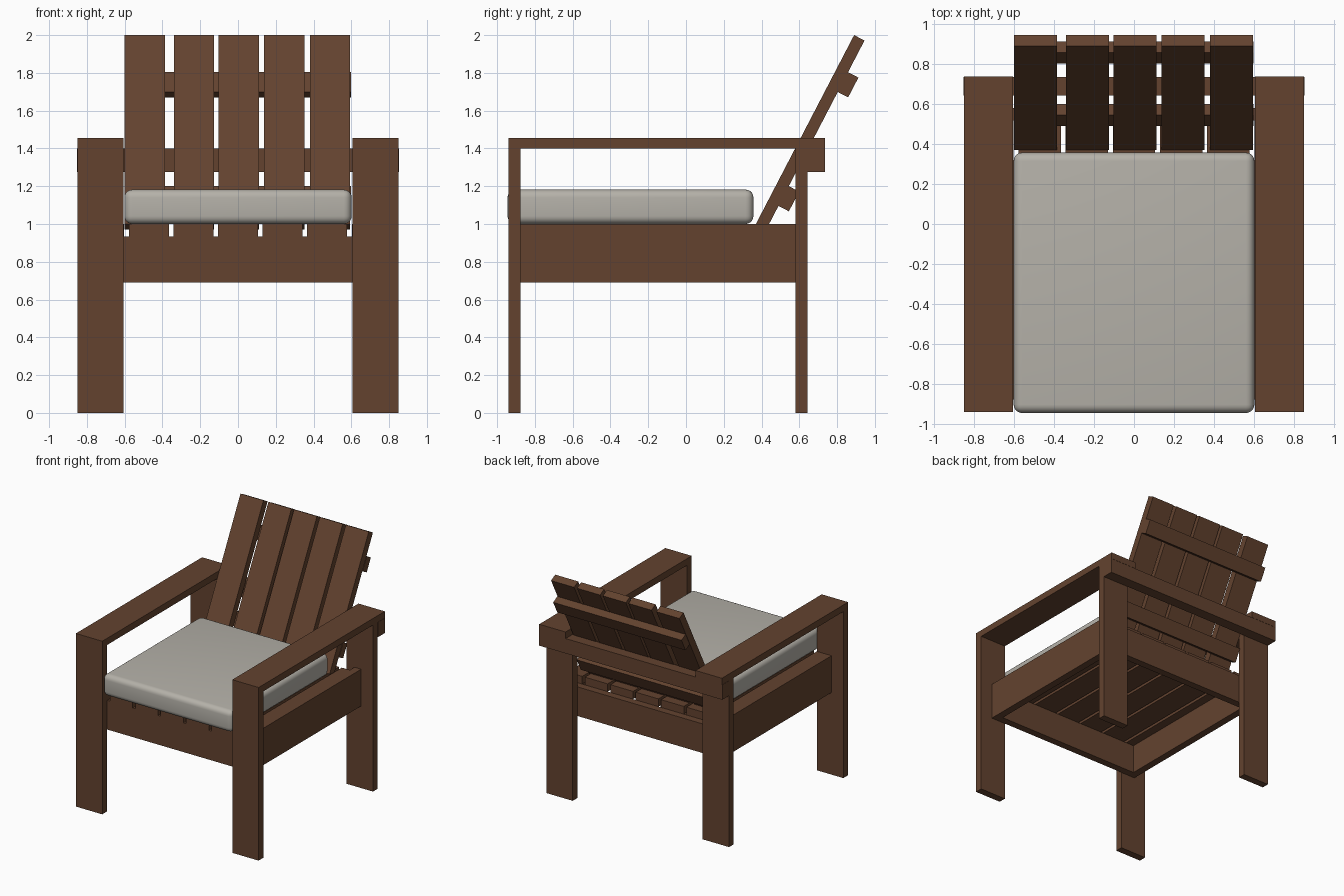
import bpy
from math import atan2, sin, cos
from mathutils import Matrix, Vector

default = bpy.data.objects.get("Cube")
if default:
    bpy.data.objects.remove(default, do_unlink=True)


def make_material(name, color, roughness):
    mat = bpy.data.materials.new(name)
    mat.use_nodes = True
    mat.diffuse_color = color
    bsdf = mat.node_tree.nodes["Principled BSDF"]
    bsdf.inputs["Base Color"].default_value = color
    bsdf.inputs["Roughness"].default_value = roughness
    return mat


wood = make_material("brown wood", (0.125, 0.055, 0.028, 1), 0.7)
fabric = make_material("pale grey fabric", (0.46, 0.44, 0.395, 1), 0.9)


def box(name, xs, ys, zs, mat=wood, frame=None):
    """Box between the given ranges, optionally placed in a tilted frame."""
    ranges = (xs, ys, zs)
    center = Vector([(a + b) / 2 for a, b in ranges])
    size = [abs(b - a) for a, b in ranges]
    bpy.ops.mesh.primitive_cube_add(size=1)
    obj = bpy.context.object
    obj.name = name
    obj.data.transform(Matrix.Translation(center) @ Matrix.Diagonal((*size, 1)))
    if frame:
        obj.matrix_world = frame
    obj.data.materials.append(mat)
    return obj


FRONT, FRONT_IN, BACK_IN, BACK = -0.94, -0.877, 0.58, 0.642
INNER, OUTER = 0.605, 0.85
SEAT_LOW, SEAT_SLAT, SEAT_TOP = 0.69, 0.935, 1.0
ARM_LOW, ARM_TOP = 1.4, 1.456
PLANK = 0.062

# Legs, armrests and side rails on both sides
for side, s in (("left", 1), ("right", -1)):
    leg_x = (s * INNER, s * OUTER)
    box(f"front_leg_{side}", leg_x, (FRONT, FRONT_IN), (0, ARM_LOW))
    box(f"back_leg_{side}", leg_x, (BACK_IN, BACK), (0, ARM_LOW))
    box(f"armrest_{side}", leg_x, (FRONT, 0.737), (ARM_LOW, ARM_TOP))
    box(f"side_rail_{side}", (s * 0.678, s * 0.74), (FRONT_IN, BACK_IN),
        (SEAT_LOW, SEAT_TOP))
    box(f"edge_slat_{side}", (s * 0.603, s * 0.678), (FRONT_IN, BACK_IN - PLANK),
        (SEAT_SLAT, SEAT_TOP))

# Front and back aprons under the seat slats
box("front_apron", (-0.678, 0.678), (FRONT_IN, FRONT_IN + PLANK), (SEAT_LOW, SEAT_SLAT))
box("back_apron", (-0.678, 0.678), (BACK_IN - PLANK, BACK_IN), (SEAT_LOW, SEAT_SLAT))

# Rail behind the legs that carries the backrest
box("back_support_rail", (-0.852, 0.852), (BACK, 0.735), (1.275, ARM_LOW))

# Seat slats
for i in range(-2, 3):
    x = i * 0.236
    box(f"seat_slat_{i + 3}", (x - 0.106, x + 0.106), (FRONT_IN, BACK_IN - PLANK),
        (SEAT_SLAT, SEAT_TOP))

# Reclined backrest: local z runs up the boards, local y through them
tilt = atan2(0.52, 1.0)
recline = Matrix.Translation((0, 0.37, SEAT_TOP)) @ Matrix.Rotation(-tilt, 4, "X")
board_length = 1.0 / cos(tilt)
for i, x in enumerate((-0.6, -0.34, -0.102, 0.138, 0.38)):
    box(f"back_board_{i + 1}", (x, x + 0.214), (0, PLANK), (0, board_length),
        frame=recline)
for name, low in (("lower", 0.14), ("upper", 0.82)):
    box(f"{name}_back_crossbar", (-0.597, 0.597), (PLANK, 2 * PLANK),
        (low, low + 0.118), frame=recline)

# Seat cushion with rounded corners and edges
cushion = box("seat_cushion", (-0.602, 0.602), (-0.945, 0.357), (SEAT_TOP, 1.182), fabric)
bevel = cushion.modifiers.new("soft_edges", "BEVEL")
bevel.width = 0.042
bevel.segments = 5
bevel.limit_method = "NONE"
bpy.ops.object.select_all(action="DESELECT")
cushion.select_set(True)
bpy.context.view_layer.objects.active = cushion
bpy.ops.object.modifier_apply(modifier=bevel.name)
bpy.ops.object.shade_smooth_by_angle()
